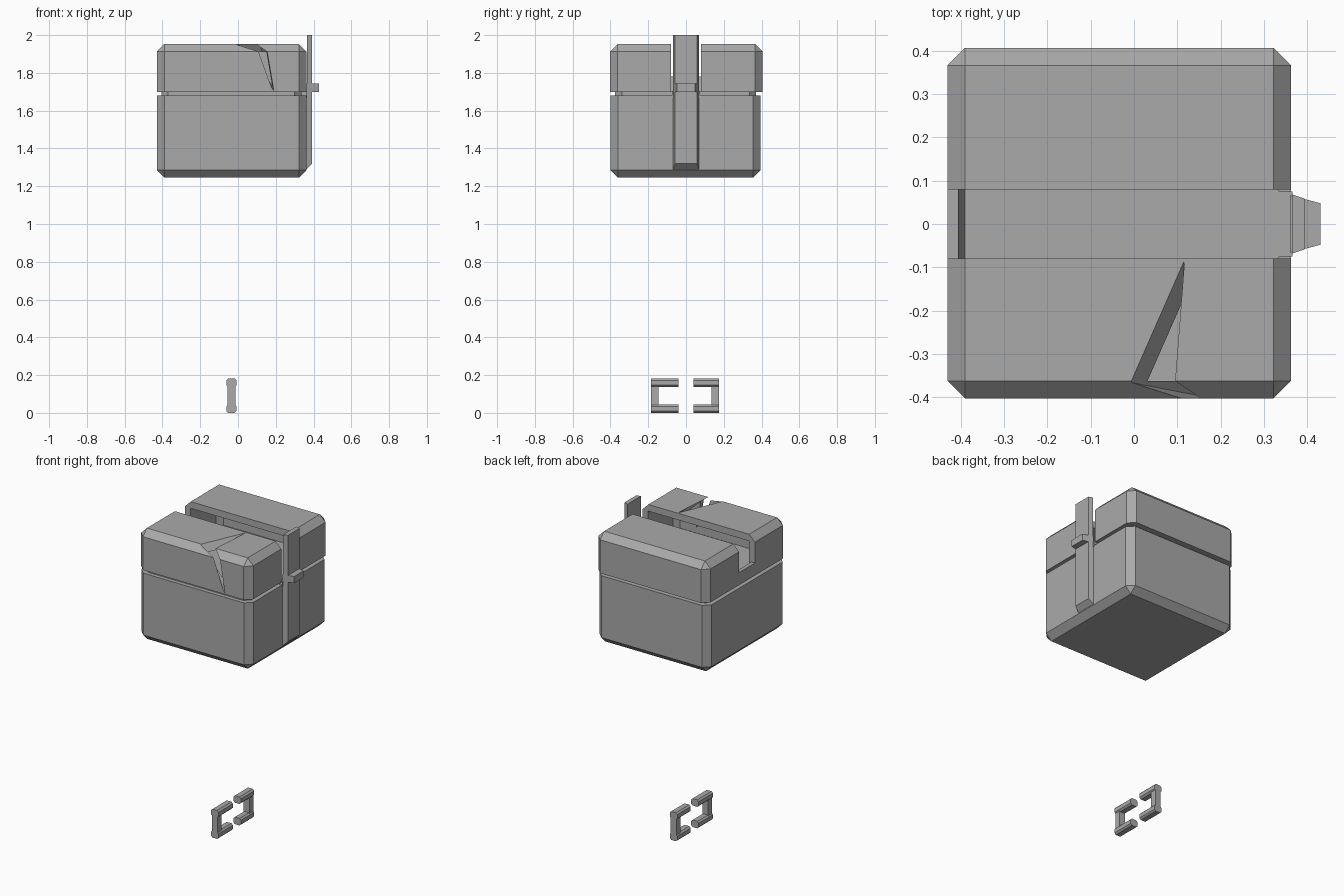
import bpy, bmesh
from mathutils import Vector

if "Cube" in bpy.data.objects:
    bpy.data.objects.remove(bpy.data.objects["Cube"])

grey = bpy.data.materials.new("mid_grey")
grey.diffuse_color = (0.4, 0.4, 0.4, 1)
grey.use_nodes = True
grey.node_tree.nodes["Principled BSDF"].inputs["Base Color"].default_value = grey.diffuse_color


def finish(name, bm):
    bmesh.ops.recalc_face_normals(bm, faces=bm.faces[:])
    me = bpy.data.meshes.new(name)
    bm.to_mesh(me)
    bm.free()
    me.materials.append(grey)
    ob = bpy.data.objects.new(name, me)
    bpy.context.scene.collection.objects.link(ob)
    return ob


def box(name, lo, hi, bevel=0, keep=lambda d, m: True):
    """Box between two corners; bevels the edges chosen by keep(direction, middle)."""
    bm = bmesh.new()
    bmesh.ops.create_cube(bm, size=1)
    lo, hi = Vector(lo), Vector(hi)
    edges = []
    for e in bm.edges:
        a, b = e.verts
        if keep((a.co - b.co).normalized(), (a.co + b.co) / 2):
            edges.append(e)
    for v in bm.verts:
        v.co = Vector([lo[i] + (v.co[i] + 0.5) * (hi[i] - lo[i]) for i in range(3)])
    if bevel:
        bmesh.ops.bevel(bm, geom=edges, offset=bevel, segments=1,
                        affect='EDGES', profile=0.5)
    return finish(name, bm)


def hull(name, points):
    bm = bmesh.new()
    for p in points:
        bm.verts.new(p)
    bmesh.ops.convex_hull(bm, input=bm.verts[:])
    bmesh.ops.dissolve_limit(bm, angle_limit=0.001, verts=bm.verts[:], edges=bm.edges[:])
    return finish(name, bm)


def cut(target, cutter):
    cutter.hide_render = True
    mod = target.modifiers.new("cut", 'BOOLEAN')
    mod.operation = 'DIFFERENCE'
    mod.solver = 'EXACT'
    mod.object = cutter
    bpy.context.view_layer.objects.active = target
    bpy.ops.object.modifier_apply(modifier=mod.name)
    bpy.data.objects.remove(cutter)


def upright(d):
    return abs(d.z) > 0.9


# Lower case: chamfered uprights and bottom rim
box("lower_case", (-0.43, -0.40, 1.245), (0.362, 0.395, 1.68), 0.04,
    lambda d, m: upright(d) or m.z < -0.4)

# Recessed neck in the seam, also the floor of the slot
box("neck", (-0.405, -0.375, 1.66), (0.335, 0.37, 1.702), 0.035,
    lambda d, m: upright(d))

# Hollow lid with a slot along its middle
lid = box("lid", (-0.43, -0.402, 1.70), (0.362, 0.406, 1.953), 0.04,
          lambda d, m: upright(d) or m.z > 0.4)
cut(lid, box("cavity", (-0.39, -0.362, 1.60), (0.325, 0.366, 1.91), 0.03,
             lambda d, m: upright(d)))
cut(lid, box("slot", (-0.6, -0.08, 1.5), (0.6, 0.08, 2.2)))

# Crack down the front of the lid, fading back along the top
cut(lid, hull("crack", [
    (-0.01, -0.365, 1.956), (0.09, -0.365, 1.956), (0.045, -0.355, 1.940),
    (0.12, -0.406, 1.912), (0.155, -0.406, 1.912), (0.145, -0.388, 1.900),
    (0.19, -0.404, 1.705), (0.115, -0.085, 1.954)]))

# Low sloped lip closing the far end of the slot
hull("slot_lip", [(x, y, z) for y in (-0.08, 0.08) for x, z in
                  ((-0.43, 1.70), (-0.43, 1.78), (-0.405, 1.78), (-0.39, 1.70))])

# Upright latch strap with tapered sides and a sloped foot
hull("latch_strap", [(x, s * y, z) for s in (-1, 1) for x, y, z in
                     ((0.35, 0.072, 1.278), (0.393, 0.058, 1.32),
                      (0.35, 0.072, 1.705), (0.393, 0.058, 1.705))])
hull("latch_tab", [(x, s * y, z) for s in (-1, 1) for z in (1.70, 2.0)
                   for x, y in ((0.365, 0.068), (0.393, 0.059))])
box("latch_foot", (0.335, -0.075, 1.67), (0.366, 0.075, 1.705))

# Catch sticking out of the strap
hull("latch_catch", [(x, s * y, z) for s in (-1, 1) for z in (1.70, 1.743)
                     for x, y in ((0.36, 0.066), (0.395, 0.057), (0.43, 0.048))])

# Pair of C-shaped brackets at the ground
for side, s, outer in (("front", -1, 0.185), ("back", 1, 0.175)):
    inner = outer - 0.04
    box(side + "_bracket_spine",
        (-0.055, min(s * outer, s * inner), 0.01),
        (-0.014, max(s * outer, s * inner), 0.172))
    for level, z in (("lower", 0.0), ("upper", 0.137)):
        box(f"{side}_bracket_{level}_arm",
            (-0.061, min(s * outer, s * 0.04), z),
            (-0.008, max(s * outer, s * 0.04), z + 0.045), 0.01,
            lambda d, m: abs(d.y) > 0.9)
